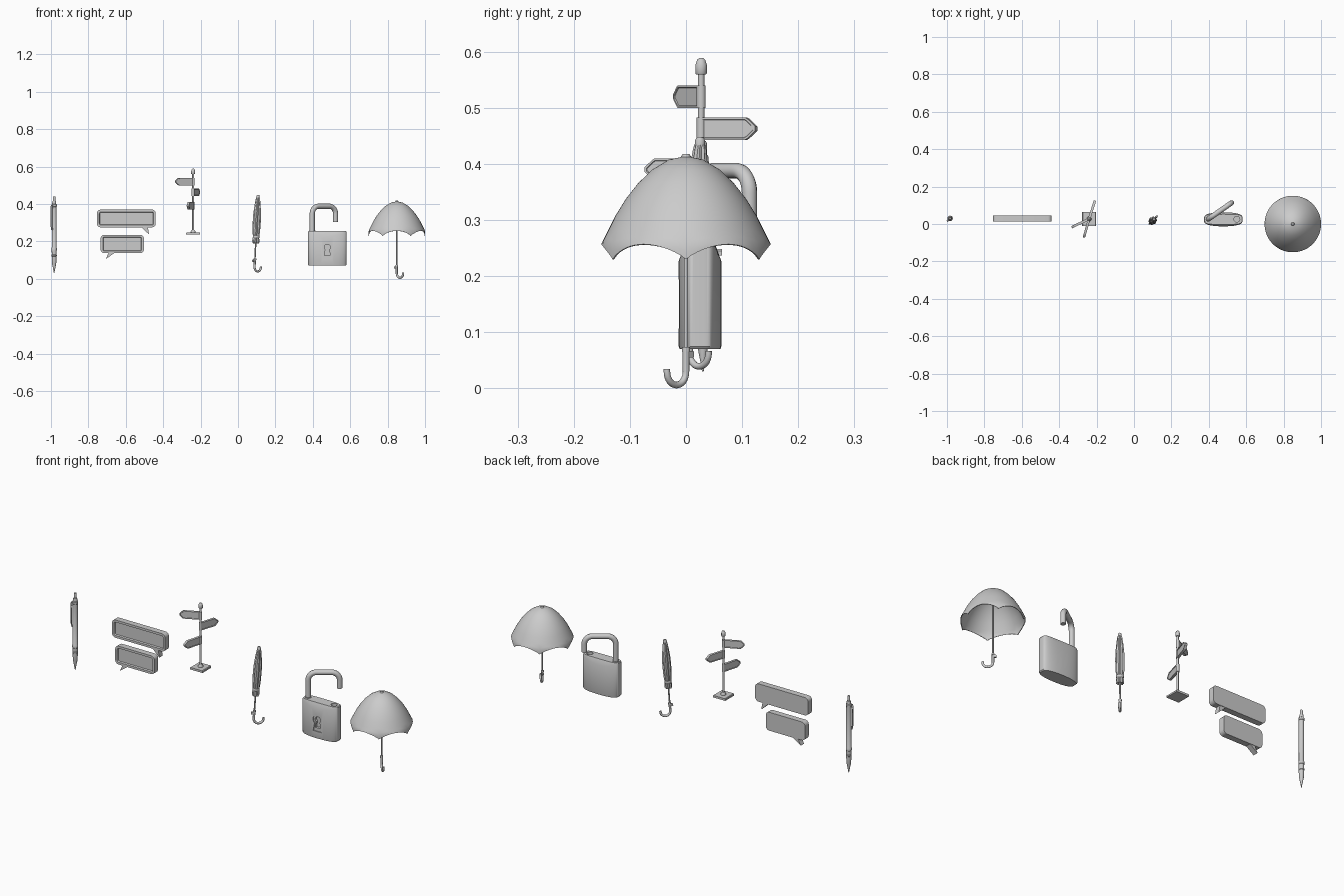
import bpy, bmesh
from math import sin, cos, pi, radians, atan2
from mathutils import Matrix, Vector

if "Cube" in bpy.data.objects:
    bpy.data.objects.remove(bpy.data.objects["Cube"])

T = Matrix.Translation
def R(deg, axis='Z'): return Matrix.Rotation(radians(deg), 4, axis)

def finish(name, bm, mat=Matrix()):
    bmesh.ops.recalc_face_normals(bm, faces=bm.faces)
    me = bpy.data.meshes.new(name)
    bm.to_mesh(me); bm.free()
    ob = bpy.data.objects.new(name, me)
    ob.matrix_world = mat
    bpy.context.collection.objects.link(ob)
    return ob

def loft(name, rings, mat=Matrix(), caps=True):
    bm = bmesh.new()
    vs = [[bm.verts.new(p) for p in r] for r in rings]
    n = len(vs[0])
    for a, b in zip(vs, vs[1:]):
        for i in range(n):
            bm.faces.new((a[i], a[(i+1) % n], b[(i+1) % n], b[i]))
    if caps:
        bm.faces.new(vs[0]); bm.faces.new(vs[-1])
    return finish(name, bm, mat)

def lathe(name, prof, mat=Matrix(), n=24, pleat=0):
    return loft(name, [[(r*(1+pleat*cos(8*a))*cos(a), r*(1+pleat*cos(8*a))*sin(a), z)
                for a in (2*pi*i/n for i in range(n))] for r, z in prof], mat)

def prism(name, pts, depth, mat=Matrix(), insets=(), sides=(-1,)):
    # outline in local XZ, thickness along y, optional recessed faces
    bm = bmesh.new()
    f, b = [[bm.verts.new((x, s*depth/2, z)) for x, z in pts] for s in (-1, 1)]
    n = len(pts)
    caps = {-1: bm.faces.new(f), 1: bm.faces.new(b)}
    for i in range(n):
        bm.faces.new((f[i], f[(i+1) % n], b[(i+1) % n], b[i]))
    bmesh.ops.recalc_face_normals(bm, faces=bm.faces)
    for s in sides:
        for t, d in insets:
            bmesh.ops.inset_region(bm, faces=[caps[s]], thickness=t, depth=d, use_even_offset=True)
    return finish(name, bm, mat)

def tube(name, pts, r, mat=Matrix()):
    cu = bpy.data.curves.new(name, 'CURVE')
    cu.dimensions = '3D'; cu.bevel_depth = r; cu.bevel_resolution = 4; cu.use_fill_caps = True
    sp = cu.splines.new('POLY'); sp.points.add(len(pts)-1)
    for p, q in zip(sp.points, pts): p.co = (*q, 1)
    ob = bpy.data.objects.new(name, cu); ob.matrix_world = mat
    bpy.context.collection.objects.link(ob)
    return ob

def arc(cx, cz, r, a0, a1, n=10):
    return [(cx+r*cos(radians(a0+(a1-a0)*i/n)), cz+r*sin(radians(a0+(a1-a0)*i/n))) for i in range(n+1)]

def round_rect(x0, x1, z0, z1, r):
    return (arc(x1-r, z1-r, r, 0, 90, 5) + arc(x0+r, z1-r, r, 90, 180, 5)
            + arc(x0+r, z0+r, r, 180, 270, 5) + arc(x1-r, z0+r, r, 270, 360, 5))

# Pen: turned body plus clip
pen = T((-.983, .03, 0))
lathe("pen_body", [(.0015, .03), (.003, .04), (.0115, .085), (.0125, .11), (.0125, .12), (.0142, .122),
      (.0142, .128), (.0125, .13), (.013, .15), (.0145, .152), (.0145, .165), (.0125, .168), (.0125, .385),
      (.0145, .387), (.0145, .397), (.011, .40), (.0095, .415), (.007, .416), (.007, .437), (.0055, .441)], pen)
clip = pen @ R(45)
prism("pen_clip", [(-.011, .394), (-.020, .394), (-.022, .385), (-.0215, .28), (-.018, .262), (-.014, .262),
      (-.0165, .285), (-.018, .375), (-.011, .38)], .009, clip)

# Speech bubbles with recessed fronts and tails
for name, box, tail in (
        ("upper", (-.754, -.44, .275, .37), [(-.522, .28), (-.475, .237), (-.483, .28)]),
        ("lower", (-.735, -.503, .137, .235), [(-.69, .142), (-.708, .105), (-.655, .142)])):
    prism(name + "_bubble", round_rect(*box, .02), .032, T((0, .029, 0)),
          [(.003, .0), (.009, 0), (.003, -.008)])
    prism(name + "_bubble_tail", tail, .028, T((0, .029, 0)))

# Signpost
post = T((-.24, .027, 0))
prism("post_base", [(-.037, .237), (.037, .237), (.037, .245), (.034, .248), (-.034, .248), (-.037, .245)], .074, post)
lathe("post_foot", [(.013, .246), (.013, .252), (.007, .262)], post)
lathe("post_pole", [(.0056, .245), (.0056, .565)], post)
lathe("post_cap", [(.0085, .559), (.0105, .562), (.0105, .576), (.007, .586), (.003, .589)], post)
for i, (z, dx, dy) in enumerate(((.52, -.095, -.045), (.463, .032, .1), (.39, -.028, -.1))):
    m = post @ T((0, 0, z)) @ Matrix.Rotation(atan2(dy, dx), 4, 'Z')
    prism(f"sign_{i+1}", [(0, -.02), (.084, -.02), (.089, -.017), (.103, -.004), (.103, .004),
          (.089, .017), (.084, .02), (0, .02)], .013, m, [(.0035, 0), (.001, -.002)], (-1, 1))
    lathe(f"sign_sleeve_{i+1}", [(.008, -.02), (.008, .02)], m)

# Shared umbrella shaft, hooked handle and button
def umbrella_stick(name, m, top):
    hook = [(0, .07)] + arc(.024, .03, .024, 180, 360, 16) + [(.048, .035)]
    tube(name + "_handle", [(x, 0, z) for x, z in hook], .006, m)
    lathe(name + "_shaft", [(.004, .06), (.004, top)], m, 12)
    lathe(name + "_collar", [(.0075, .066), (.0075, .074)], m, 16)
    prism(name + "_button", round_rect(-.016, 0, .055, .067, .003), .009, m)

# Closed umbrella, leaning slightly
closed = T((.087, .005, .035)) @ R(45) @ R(4, 'Y')
umbrella_stick("closed_umbrella", closed, .40)
lathe("closed_canopy", [(.008, .16), (.016, .155), (.0175, .17), (.015, .185), (.0155, .195), (.018, .22),
      (.0195, .28), (.018, .32), (.0145, .36), (.0105, .392), (.009, .40)], closed, 64, .12)
lathe("closed_strap", [(.0165, .183), (.0175, .185), (.0175, .194), (.0165, .196)], closed)
lathe("closed_ferrule", [(.009, .398), (.009, .408), (.006, .414)], closed)

# Open umbrella: scalloped dome over six ribs
opened = T((.849, 0, 0)) @ R(-45)
umbrella_stick("open_umbrella", opened, .412)
prof = [(.004, .413), (.03, .408), (.06, .390), (.085, .366), (.107, .338), (.125, .309), (.139, .281)]
N = 96
rings = [[(r*cos(2*pi*i/N), r*sin(2*pi*i/N), z) for i in range(N)] for r, z in prof]
for k in (.4, .75, 1):
    ring = []
    for i in range(N):
        a = 2*pi*i/N
        drop = k*(.051 - .027*abs(sin(3*a))**.8)
        r = .139 + .012*min(1, drop/.024)
        ring.append((r*cos(a), r*sin(a), .281-drop))
    rings.append(ring)
dome = loft("open_canopy", rings, T((.849, 0, 0)), False)
sol = dome.modifiers.new("cloth", 'SOLIDIFY'); sol.thickness = .003; sol.offset = -1
lathe("open_canopy_knob", [(.009, .407), (.009, .413), (.006, .418)], opened, 16)

# Padlock body: bulged sides with a sloping top
hx, hy = .1025, .027
def lock_ring(z, s=1, bulge=.011, drop=0):
    out = []
    for i in range(96):
        a = 2*pi*i/96
        c, d = cos(a), sin(a)
        x = abs(c)**.4 * (1 if c > 0 else -1)
        y = abs(d)**.4 * (1 if d > 0 else -1)
        b = 1 - x*x
        out.append((x*hx*s, y*(hy+bulge*b)*s, z-drop*b))
    return out
lock = T((.4775, .025, 0))
body = loft("padlock_body", [lock_ring(.07, .96), lock_ring(.075), lock_ring(.252, 1, .011, .025),
            lock_ring(.256, .97, .001)], lock)

# Padlock keyhole and shackle socket
def keyhole(s):
    pts = arc(0, .015, .026*s, -50, 230, 20) + [(-.025*s, -.046*s), (.025*s, -.046*s)]
    return [(x, z + .153) for x, z in pts]
cutters = [prism("cut_outer", keyhole(1), .06, T((.4775, -.038, 0))),
           prism("cut_inner", keyhole(.62), .06, T((.4775, -.025, 0))),
           lathe("cut_socket", [(.0155, .2), (.0155, .3)], T((.55, .026, 0)))]
for c in cutters:
    c.hide_render = True
    bo = body.modifiers.new(c.name, 'BOOLEAN'); bo.operation = 'DIFFERENCE'; bo.object = c; bo.solver = 'EXACT'

# Padlock shackle, swung open
sh = [(0, .22)] + arc(.04, .348, .04, 180, 90) + arc(.112, .348, .04, 90, 0) + [(.152, .305)]
swing = T((.397, .026, 0)) @ R(35)
tube("shackle", [(x, 0, z) for x, z in sh], .0138, swing)
lathe("shackle_collar", [(.0165, .25), (.0165, .259)], swing)

# Bake modifiers and curves, then shade
bpy.context.view_layer.update()
bpy.ops.object.select_all(action='SELECT')
bpy.context.view_layer.objects.active = body
bpy.ops.object.convert(target='MESH')
for c in cutters:
    bpy.data.objects.remove(c)
bpy.ops.object.shade_smooth_by_angle(angle=radians(35))
